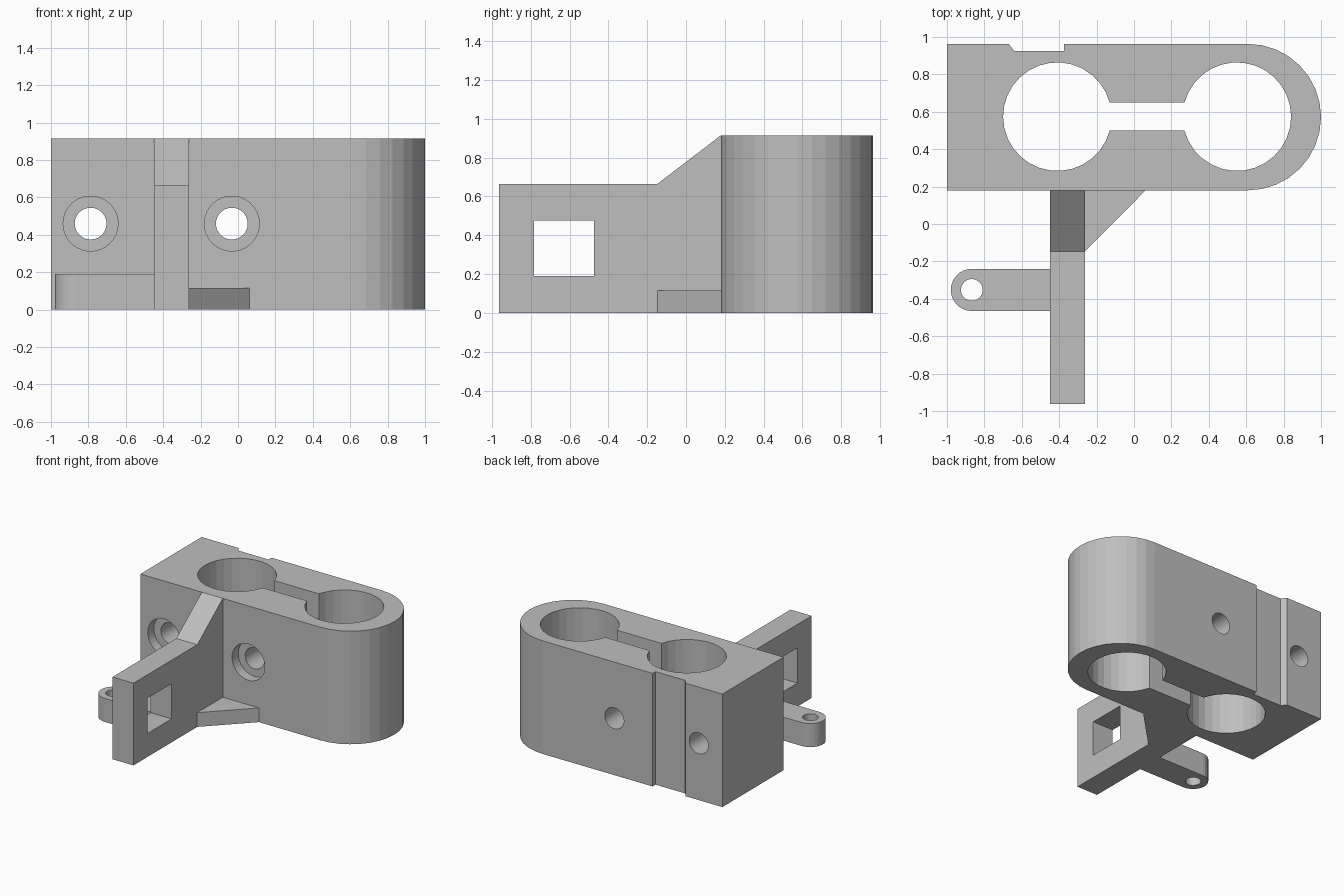
import bpy, bmesh
from math import sin, cos, radians
from mathutils import Vector

cube = bpy.data.objects.get("Cube")
if cube:
    bpy.data.objects.remove(cube, do_unlink=True)

grey = bpy.data.materials.new("plain grey")
grey.use_nodes = True
grey.diffuse_color = (0.52, 0.52, 0.52, 1)
grey.node_tree.nodes["Principled BSDF"].inputs["Base Color"].default_value = grey.diffuse_color

# Each axis maps outline (u, v) and depth w to a point
AXES = {
    "x": lambda u, v, w: (w, u, v),
    "y": lambda u, v, w: (u, w, v),
    "z": lambda u, v, w: (u, v, w),
}


def prism(name, outline, low, high, axis="z"):
    """Extrude a closed outline along an axis."""
    place = AXES[axis]
    bm = bmesh.new()
    face = bm.faces.new([bm.verts.new(place(u, v, low)) for u, v in outline])
    result = bmesh.ops.extrude_face_region(bm, geom=[face])
    verts = [g for g in result["geom"] if isinstance(g, bmesh.types.BMVert)]
    shift = Vector(place(0, 0, high - low))
    bmesh.ops.translate(bm, verts=verts, vec=shift)
    bmesh.ops.recalc_face_normals(bm, faces=bm.faces)
    mesh = bpy.data.meshes.new(name)
    bm.to_mesh(mesh)
    bm.free()
    mesh.materials.append(grey)
    obj = bpy.data.objects.new(name, mesh)
    bpy.context.collection.objects.link(obj)
    return obj


def arc(u, v, r, start, end, steps):
    angles = [radians(start + (end - start) * i / steps) for i in range(steps + 1)]
    return [(u + r * cos(a), v + r * sin(a)) for a in angles]


def circle(u, v, r, steps=30):
    return arc(u, v, r, 0, 360, steps)[:-1]


def rect(u0, u1, v0, v1):
    return [(u0, v0), (u1, v0), (u1, v1), (u0, v1)]


def cut(target, *cutters):
    """Subtract the cutters, then discard them."""
    bpy.context.view_layer.objects.active = target
    for cutter in cutters:
        mod = target.modifiers.new("cut", "BOOLEAN")
        mod.operation = "DIFFERENCE"
        mod.solver = "EXACT"
        mod.object = cutter
        bpy.ops.object.modifier_apply(modifier=mod.name)
        bpy.data.objects.remove(cutter, do_unlink=True)


HEIGHT = 0.915
FRONT, BACK = 0.18, 0.963
MID = (FRONT + BACK) / 2
RADIUS = (BACK - FRONT) / 2

# Clamp body: block with one round end and a shallow notch in the back
outline = [(-1, FRONT)] + arc(1 - RADIUS, MID, RADIUS, -90, 90, 16)
outline += [(-0.375, BACK), (-0.375, 0.925), (-0.64, 0.925), (-0.67, BACK), (-1, BACK)]
body = prism("clamp_body", outline, 0, HEIGHT)

# Two vertical bores joined by a slot
bores = arc(-0.41, 0.574, 0.29, 15, 345, 28) + arc(0.55, 0.574, 0.29, -165, 165, 28)
cutters = [prism("bore_cutter", bores, -0.1, 1.1)]

# Bolt holes with counterbores at the front
for x in (-0.788, -0.033):
    cutters.append(prism("bolt_cutter", circle(x, 0.46, 0.085), 0, 1.1, "y"))
    cutters.append(prism("counterbore_cutter", circle(x, 0.46, 0.147), 0, FRONT + 0.08, "y"))
cut(body, *cutters)

# Forward arm with a sloped root and a square window
side = [(-0.963, 0), (FRONT, 0), (FRONT, HEIGHT), (-0.147, 0.665), (-0.963, 0.665)]
arm = prism("arm", side, -0.45, -0.262, "x")
cut(arm, prism("window_cutter", rect(-0.782, -0.475, 0.19, 0.475), -0.6, 0, "x"))

# Triangular brace between arm and body
prism("brace", [(-0.262, -0.147), (0.062, FRONT), (-0.262, FRONT)], 0, 0.115)

# Side lug with a rounded end and a pin hole
lug_outline = [(-0.45, -0.465), (-0.45, -0.24)] + arc(-0.867, -0.3525, 0.1125, 90, 270, 15)
lug = prism("side_lug", lug_outline, 0, 0.19)
cut(lug, prism("pin_cutter", circle(-0.867, -0.3525, 0.058), -0.1, 0.4))
